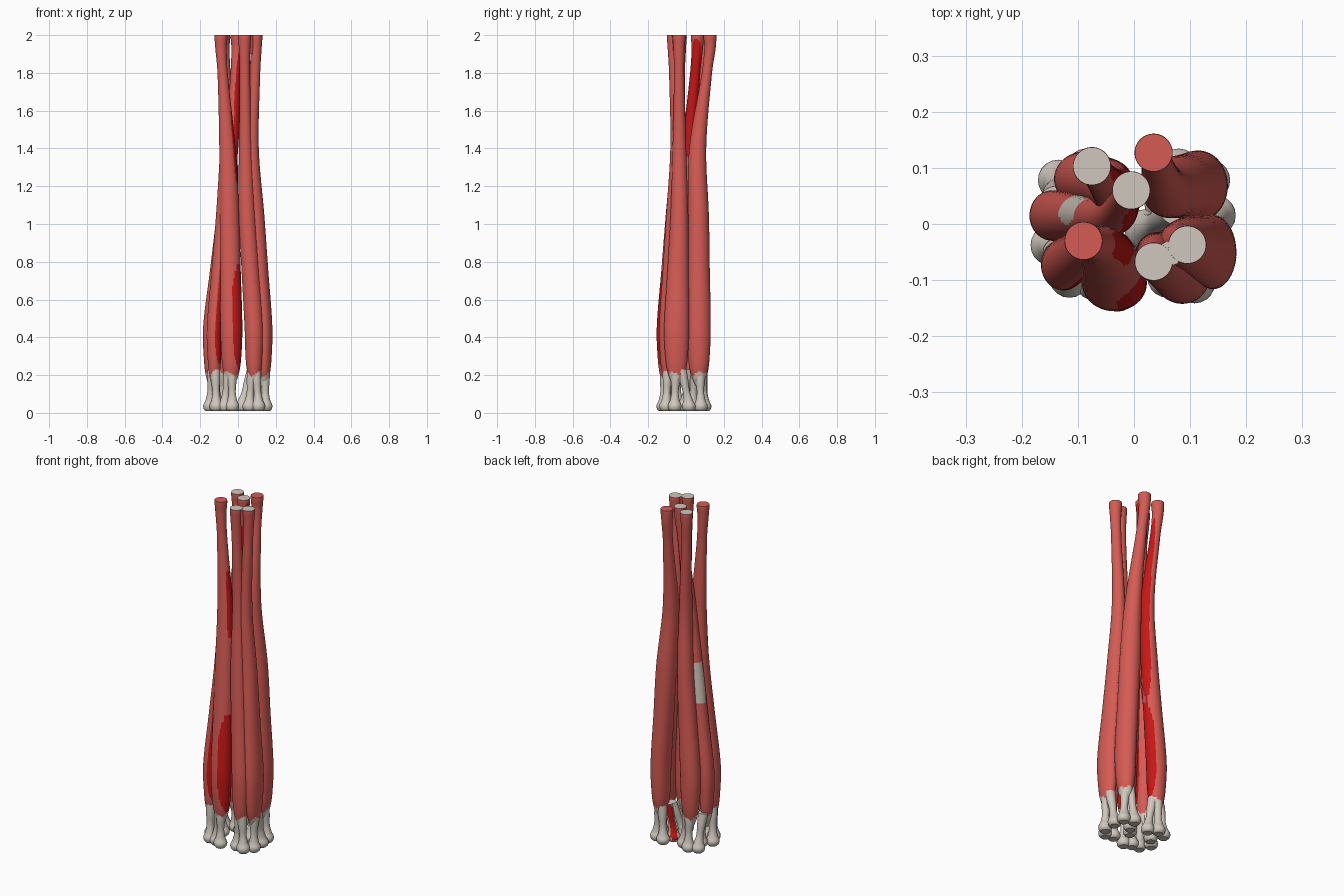
import bpy, bmesh, math
from mathutils import Vector

cube = bpy.data.objects.get("Cube")
if cube:
    bpy.data.objects.remove(cube)


def material(name, rgb):
    m = bpy.data.materials.new(name)
    m.use_nodes = True
    m.diffuse_color = (*rgb, 1)
    m.node_tree.nodes["Principled BSDF"].inputs["Base Color"].default_value = (*rgb, 1)
    return m


MATS = [material("muscle red", (0.67, 0.105, 0.088)),
        material("tendon ivory", (0.63, 0.575, 0.51)),
        material("deep bright red", (0.58, 0.008, 0.008))]
RED, IVORY, BRIGHT = range(3)


def resample(keys, steps):
    """Smooth curve through keys; the first value of each key is the height."""
    def slope(i):
        a, b = keys[max(i - 1, 0)], keys[min(i + 1, len(keys) - 1)]
        return (b - a) / (b[0] - a[0])
    rows = []
    for i in range(len(keys) - 1):
        p, q = keys[i], keys[i + 1]
        h = q[0] - p[0]
        m, n = slope(i) * h, slope(i + 1) * h
        for s in range(steps):
            t = s / steps
            rows.append(p * (2*t**3 - 3*t**2 + 1) + m * (t**3 - 2*t**2 + t)
                        + q * (3*t**2 - 2*t**3) + n * (t**3 - t**2))
    return rows + [keys[-1]]


def loft(name, keys, rule, steps, sides):
    """Skin elliptical rings (z, x, y, rx, ry) and colour faces by rule."""
    bm = bmesh.new()
    rings = []
    for z, x, y, rx, ry in resample([Vector(k) for k in keys], steps):
        angles = [math.tau * i / sides for i in range(sides)]
        rings.append([bm.verts.new((x + rx * math.cos(a), y + ry * math.sin(a), z))
                      for a in angles])
    for lo, hi in zip(rings, rings[1:]):
        for i in range(sides):
            j = (i + 1) % sides
            bm.faces.new((lo[i], lo[j], hi[j], hi[i]))
    bm.faces.new(rings[0])
    bm.faces.new(rings[-1])
    bmesh.ops.recalc_face_normals(bm, faces=bm.faces)
    for f in bm.faces:
        f.material_index = rule(f.calc_center_median(), f.normal)
    me = bpy.data.meshes.new(name)
    bm.to_mesh(me)
    bm.free()
    ob = bpy.data.objects.new(name, me)
    bpy.context.collection.objects.link(ob)
    for m in MATS:
        me.materials.append(m)
    bpy.ops.object.select_all(action='DESELECT')
    ob.select_set(True)
    bpy.context.view_layer.objects.active = ob
    bpy.ops.object.shade_smooth_by_angle(angle=math.radians(45))


def in_patch(c, n, direction, low, high, spread):
    """True inside an oval area facing direction, spread degrees to each side."""
    t = (2 * c.z - low - high) / (high - low)
    if abs(t) >= 1:
        return False
    limit = math.radians(spread) * math.sqrt(1 - t ** 4)
    return n.angle(Vector(direction)) < limit


def muscle(name, top, neck, shoulder, belly, ivory_cap=False, patches=()):
    """neck, shoulder and belly are (x, y, rx, ry); top is (x, y) or None if buried.
    Each patch is (colour, direction, low, high, spread)."""
    bx, by, brx, bry = belly
    keys = [(z, bx, by, brx * f, bry * f)
            for z, f in ((0.14, 0.25), (0.2, 0.65), (0.28, 0.88), (0.45, 1))]
    mid = [(s + b) / 2 for s, b in zip(shoulder, belly)]
    keys += [(0.75, *mid), (1.05, *shoulder), (1.4, *neck)]
    if top:
        x, y = [(3 * t + n) / 4 for t, n in zip(top, neck)]
        keys += [(1.8, x, y, 0.027, 0.027), (1.93, *top, 0.03, 0.03),
                 (1.985, *top, 0.034, 0.034), (2, *top, 0.0335, 0.0335)]

    def rule(c, n):
        if n.z > 0.9:
            return IVORY if ivory_cap else RED
        if c.z < 0.205 + 0.012 * math.sin(70 * c.x + 50 * c.y):
            return IVORY
        for colour, *area in patches:
            if in_patch(c, n, *area):
                return colour
        return RED
    loft(name, keys, rule, steps=8, sides=48)


# Long muscles around the bundle
muscle("front_muscle", (-0.09, -0.03), (-0.056, -0.04, 0.043, 0.037),
       (-0.046, -0.06, 0.052, 0.047), (-0.035, -0.105, 0.058, 0.05),
       patches=[(BRIGHT, (1, -0.3, 0), 0.22, 0.8, 66),
                (BRIGHT, (1, 0, 0), 1.2, 1.62, 50)])
muscle("front_right_muscle", None, (-0.062, -0.035, 0.032, 0.032),
       (-0.08, -0.04, 0.036, 0.04), (-0.125, -0.072, 0.04, 0.046),
       patches=[(BRIGHT, (0.8, -0.6, 0), 0.26, 0.9, 48)])
muscle("front_left_muscle", (0.035, -0.067), (0.04, -0.05, 0.035, 0.033),
       (0.048, -0.06, 0.045, 0.045), (0.085, -0.092, 0.05, 0.05), True)
muscle("left_muscle", (0.095, -0.037), (0.077, -0.035, 0.033, 0.036),
       (0.095, -0.035, 0.044, 0.047), (0.14, -0.05, 0.042, 0.066), True)
muscle("back_left_muscle", (0.035, 0.127), (0.055, 0.062, 0.042, 0.045),
       (0.08, 0.066, 0.055, 0.055), (0.115, 0.068, 0.052, 0.063))
muscle("back_right_muscle", (-0.075, 0.103), (-0.04, 0.06, 0.035, 0.04),
       (-0.045, 0.07, 0.045, 0.045), (-0.085, 0.08, 0.057, 0.05), True,
       patches=[(BRIGHT, (1, 0, 0), 0.22, 0.78, 58),
                (BRIGHT, (1, 0.3, 0), 0.8, 1.9, 45)])
muscle("right_muscle", (-0.005, 0.06), (-0.035, 0.015, 0.036, 0.034),
       (-0.075, 0.012, 0.038, 0.036), (-0.145, 0.015, 0.04, 0.045), True,
       patches=[(BRIGHT, (1, -0.15, 0), 1.35, 1.98, 78),
                (IVORY, (-0.7, 0.7, 0), 0.86, 1.1, 65)])

# Web joining the two front left muscle ends
loft("end_web", [(1.9, 0.065, -0.052, 0.014, 0.014), (1.998, 0.065, -0.052, 0.022, 0.022)],
     lambda c, n: IVORY if n.z > 0.9 else RED, steps=3, sides=24)

# Tendons: each leaves a belly and flares into a rounded foot
FEET = [
    ((-0.035, -0.105), [(-0.03, -0.12), (-0.07, -0.1)]),
    ((-0.125, -0.07), [(-0.115, -0.095), (-0.148, -0.038)]),
    ((0.085, -0.09), [(0.06, -0.095), (0.108, -0.105)]),
    ((0.14, -0.05), [(0.146, -0.06), (0.145, 0.015)]),
    ((0.11, 0.07), [(0.135, 0.078), (0.08, 0.098)]),
    ((-0.085, 0.08), [(-0.085, 0.098), (-0.035, 0.07)]),
    ((-0.145, 0.015), [(-0.135, 0.078), (-0.105, 0.01)]),
    ((0.11, 0.05), [(0.02, -0.01)]),
]
SECTIONS = [(0.01, 1, 0.024), (0.02, 1, 0.033), (0.04, 1, 0.036), (0.065, 0.95, 0.026),
            (0.11, 0.8, 0.019), (0.17, 0.6, 0.024), (0.23, 0.4, 0.027)]


def tendon(name, belly, foot, rule):
    start, end = Vector(belly), Vector(foot)
    loft(name, [(z, *start.lerp(end, t), r, r) for z, t, r in SECTIONS], rule,
         steps=4, sides=20)


count = 0
for belly, feet in FEET:
    for foot in feet:
        count += 1
        tendon(f"tendon_{count}", belly, foot, lambda c, n: IVORY)

# Inner tendon with a bright side
tendon("inner_tendon", (0.1, 0.06), (0.055, 0.035),
       lambda c, n: BRIGHT if in_patch(c, n, (-1, 1, 0), 0.02, 0.23, 50) else IVORY)
